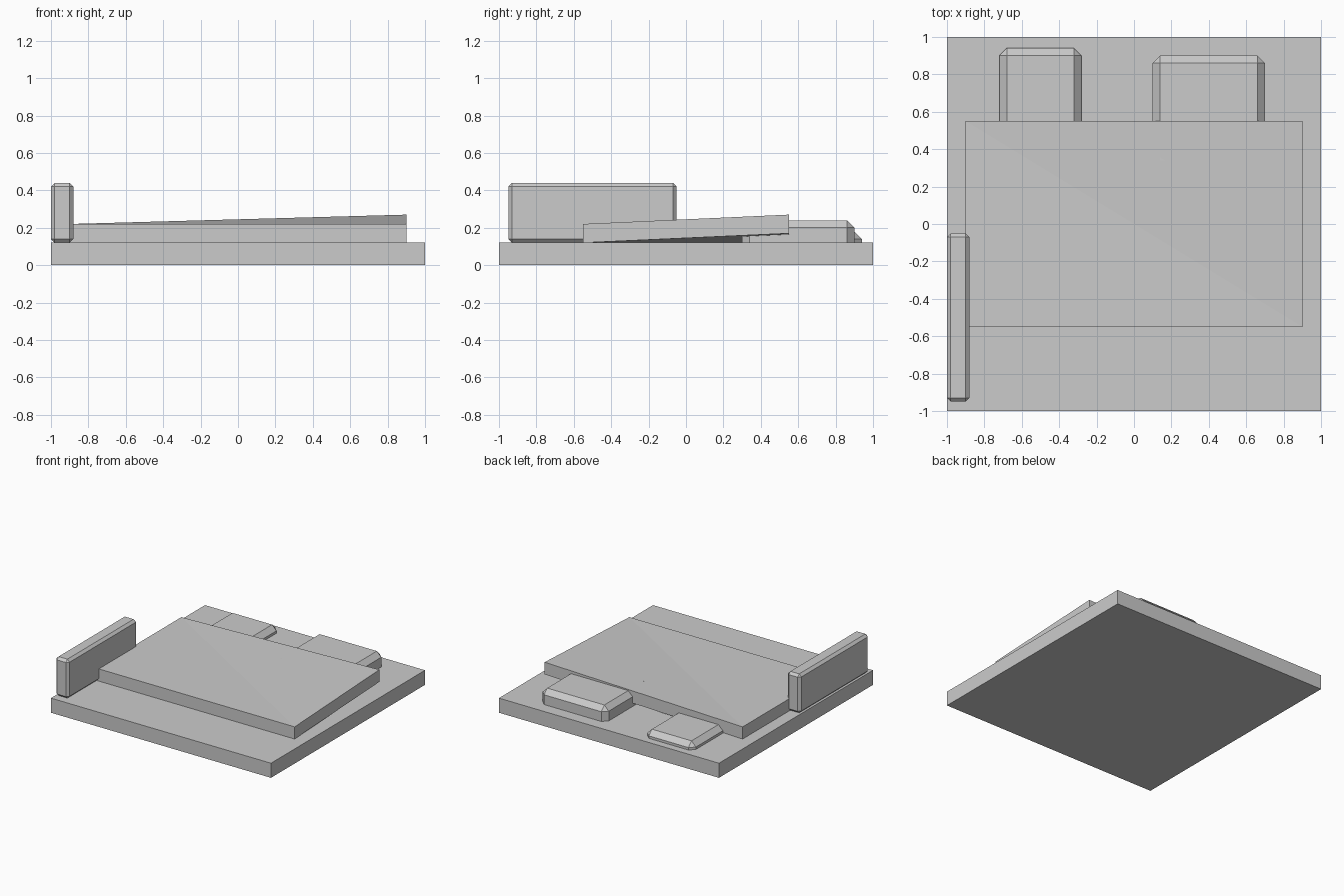
import bpy
import bmesh

if "Cube" in bpy.data.objects:
    bpy.data.objects.remove(bpy.data.objects["Cube"])


def block(name, lo, hi, chamfer=0.0):
    """Axis-aligned box between two corners, with optional flat chamfers."""
    bm = bmesh.new()
    bmesh.ops.create_cube(bm, size=1)
    for v in bm.verts:
        v.co = [a + (b - a) * (c + 0.5) for a, b, c in zip(lo, hi, v.co)]
    mesh = bpy.data.meshes.new(name)
    bm.to_mesh(mesh)
    bm.free()
    obj = bpy.data.objects.new(name, mesh)
    bpy.context.collection.objects.link(obj)
    if chamfer:
        mod = obj.modifiers.new("chamfer", 'BEVEL')
        mod.width = chamfer
        mod.segments = 1
        mod.limit_method = 'NONE'
    return obj


# Square ground plate
block("base_plate", (-1, -1, 0), (1, 1, 0.12))

# Upright wall along the left edge
block("side_wall", (-1, -0.95, 0.12), (-0.88, -0.05, 0.44), 0.02)

# Two chamfered blocks sunk into the plate at the back
block("back_block_left", (-0.72, 0.50, 0.06), (-0.28, 0.94, 0.18), 0.04)
block("back_block_right", (0.10, 0.30, 0.02), (0.70, 0.90, 0.24), 0.04)

# Large slab with its back right corner lifted
slab = block("warped_slab", (-0.9, -0.55, 0.12), (0.9, 0.55, 0.22))
bm = bmesh.new()
bm.from_mesh(slab.data)
for v in bm.verts:
    if v.co.x > 0 and v.co.y > 0:
        v.co.z += 0.05
# Fold top and bottom along the front right to back left diagonal
for f in [f for f in bm.faces if abs(f.normal.z) > 0.5]:
    ends = [v for v in f.verts if v.co.x * v.co.y < 0]
    bmesh.ops.connect_verts(bm, verts=ends)
bm.normal_update()
bm.to_mesh(slab.data)
bm.free()
